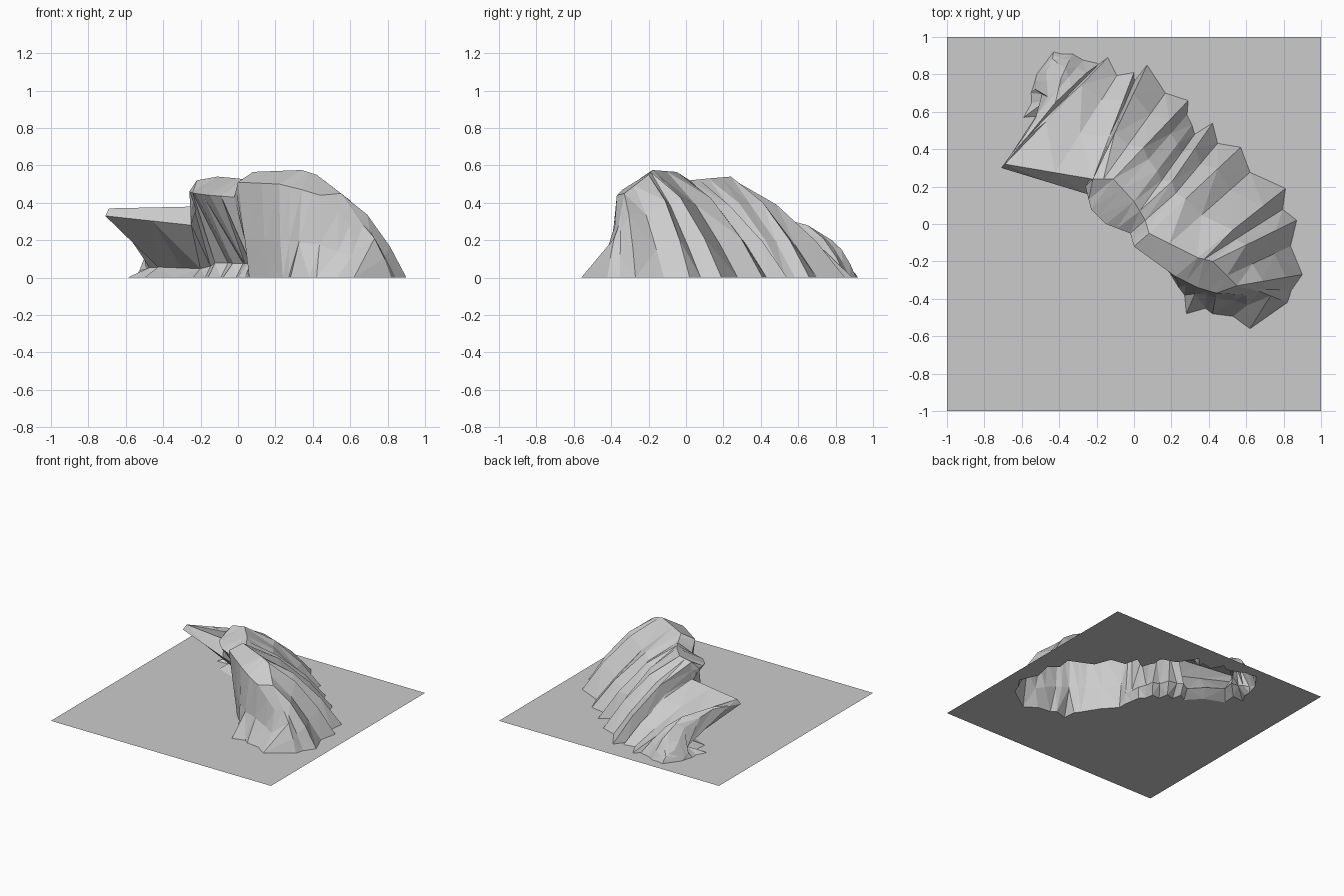
import bpy, bmesh, random
from mathutils import Vector

if "Cube" in bpy.data.objects:
    bpy.data.objects.remove(bpy.data.objects["Cube"])

random.seed(4)

# Ridge stations from north-west to south-east: front foot x, y, back foot x, y
FEET = [
    (-.52, .80, -.43, .92), (-.55, .70, -.33, .91), (-.59, .57, -.20, .86),
    (-.50, .47, -.14, .89), (-.24, .30, .00, .81), (-.16, .26, .07, .85),
    (-.08, .20, .29, .66), (.00, .14, .31, .53), (.05, .03, .42, .54),
    (.06, -.10, .57, .41), (.24, -.34, .81, .19), (.28, -.48, .87, .02),
    (.42, -.48, .90, -.27), (.62, -.56, .82, -.42)]
# Overhanging lip x, y, z and crest x, y, z at each station
TOPS = [
    (-.47, .82, .08, -.44, .86, .06), (-.46, .68, .21, -.39, .78, .20),
    (-.58, .48, .32, -.42, .65, .28), (-.71, .30, .33, -.69, .32, .37),
    (-.25, .16, .28, -.22, .24, .38), (-.26, .20, .46, -.22, .24, .52),
    (-.23, .08, .45, -.11, .24, .54), (-.15, .00, .44, .00, .12, .53),
    (-.02, -.05, .43, .06, .02, .52), (.00, -.12, .51, .08, -.05, .565),
    (.22, -.28, .50, .34, -.18, .575), (.34, -.34, .47, .42, -.20, .55),
    (.44, -.37, .44, .55, -.33, .45), (.60, -.38, .28, .67, -.36, .28)]
# How far the face is cut back under the lip (negative: it stands out over a low skirt)
UNDERCUT = [0, .1, .3, .2, .16, .16, .14, .12, .05, 0, -.5, -.6, -.6, -.5]


def section(front, lip, crest, back, cut, dip=0.0):
    """Cross-section from the front foot over the lip and crest to the back foot."""
    if cut > 0:
        under = front.lerp(back, cut)
        under.z = lip.z * .17
    else:
        under = front.lerp(lip, .4 - .6 * cut)
        under.z = lip.z * .4
    upper = crest.lerp(back, .4)
    upper.z = crest.z * (.75 - dip)
    lower = crest.lerp(back, .75)
    lower.z = crest.z * (.37 - dip)
    return [front, under, lip, crest, upper, lower, back]


stations = [(Vector((f[0], f[1], 0)), Vector(t[:3]), Vector(t[3:]),
             Vector((f[2], f[3], 0))) for f, t in zip(FEET, TOPS)]
sections = []
for i, s in enumerate(stations):
    sections.append(section(*s, UNDERCUT[i]))
    if i + 1 < len(stations):
        # Gully between neighbouring spurs
        m = [a.lerp(b, random.uniform(.4, .6)) for a, b in zip(s, stations[i + 1])]
        cut = (UNDERCUT[i] + UNDERCUT[i + 1]) / 2
        if cut > 0:
            m[0] = m[0].lerp(m[3], cut * random.uniform(.3, .7))
        else:
            m[0] = m[0].lerp(Vector((m[2].x, m[2].y, 0)), random.uniform(.1, .25))
        m[3] = m[3].lerp(Vector((m[2].x, m[2].y, 0)), random.uniform(.04, .12))
        sections.append(section(*m, cut, dip=random.uniform(.02, .08)))


def finish(bm, name):
    bmesh.ops.recalc_face_normals(bm, faces=bm.faces)
    mesh = bpy.data.meshes.new(name)
    bm.to_mesh(mesh)
    bm.free()
    obj = bpy.data.objects.new(name, mesh)
    bpy.context.collection.objects.link(obj)
    return obj


# Rock ridge: hollow faceted shell lofted through the sections
bm = bmesh.new()
rows = [[bm.verts.new(p) for p in s] for s in sections]
for a, b in zip(rows, rows[1:]):
    for j in range(len(a) - 1):
        bm.faces.new((a[j], a[j + 1], b[j + 1], b[j]))
bm.faces.new(rows[0])
bm.faces.new(rows[-1])
bmesh.ops.triangulate(bm, faces=bm.faces[:])
finish(bm, "rock_ridge")

# Ground: square sheet with an opening that follows the foot of the ridge
bm = bmesh.new()
foot = [s[0] for s in sections] + [s[-1] for s in reversed(sections)]
square = [Vector((x, y, 0)) for x, y in ((-1, -1), (1, -1), (1, 1), (-1, 1))]
edges = []
for loop in (square, foot):
    vs = [bm.verts.new(p) for p in loop]
    edges += [bm.edges.new((vs[k - 1], vs[k])) for k in range(len(vs))]
bmesh.ops.triangle_fill(bm, use_beauty=True, edges=edges, normal=(0, 0, 1))
ground = finish(bm, "ground")
if ground.data.polygons[0].normal.z < 0:
    ground.data.flip_normals()
